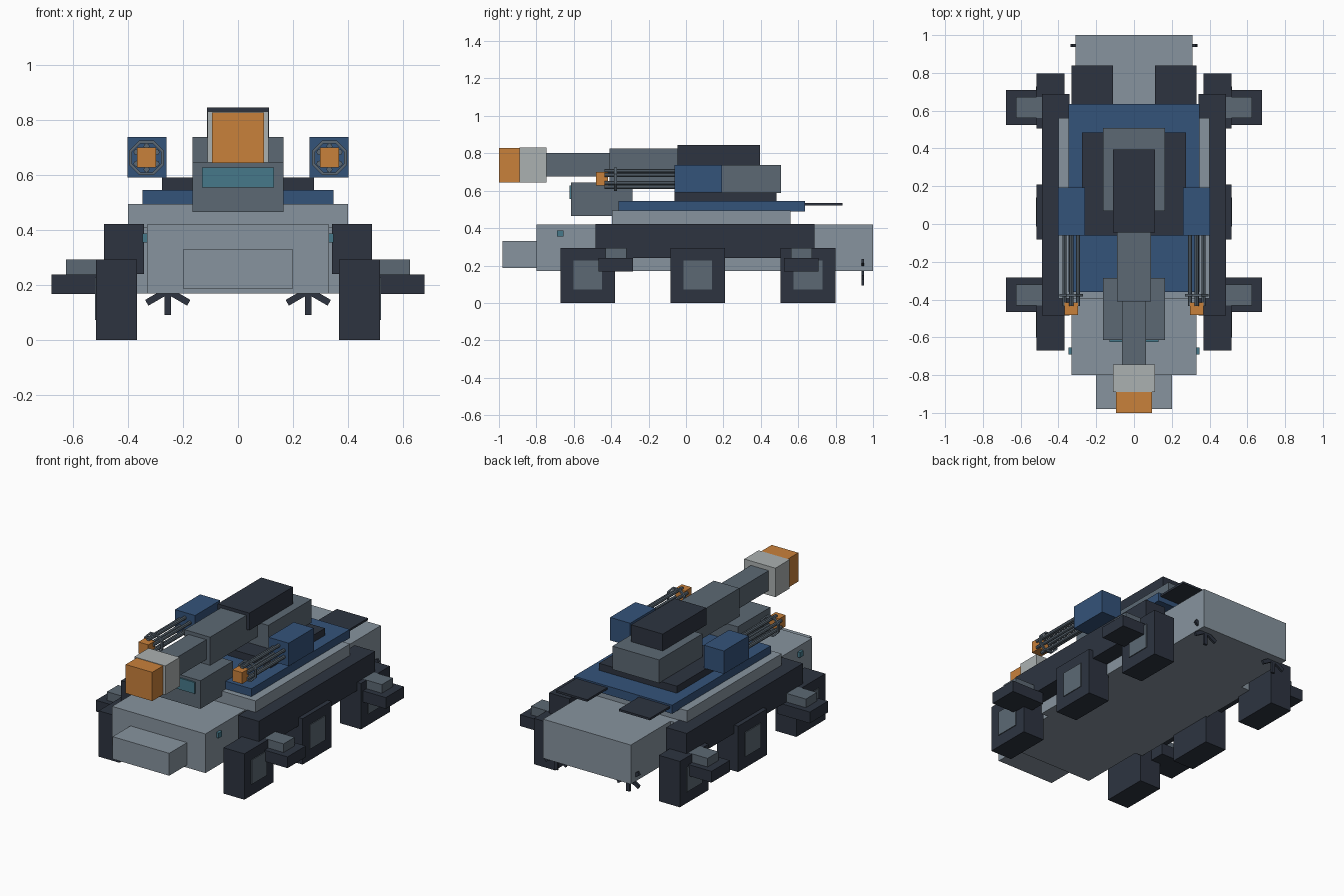
import bpy, bmesh, math
from mathutils import Matrix, Vector

if "Cube" in bpy.data.objects:
    bpy.data.objects.remove(bpy.data.objects["Cube"])


def mat(name, rgb):
    m = bpy.data.materials.new(name)
    lin = [((c / 255 + 0.055) / 1.055) ** 2.4 for c in rgb]
    m.diffuse_color = (*lin, 1)
    m.use_nodes = True
    m.node_tree.nodes["Principled BSDF"].inputs["Base Color"].default_value = m.diffuse_color
    return m


HULL = mat("hull_grey", (135, 148, 159))
MID = mat("mid_grey", (92, 105, 116))
DARK = mat("dark_slate", (45, 52, 64))
BLUE = mat("deep_blue", (52, 83, 122))
ORANGE = mat("orange", (201, 129, 59))
LIGHT = mat("light_grey", (171, 177, 177))
TEAL = mat("teal", (70, 121, 138))


def finish(name, bm, material):
    me = bpy.data.meshes.new(name)
    bm.to_mesh(me)
    bm.free()
    me.materials.append(material)
    ob = bpy.data.objects.new(name, me)
    bpy.context.collection.objects.link(ob)
    return ob


def box(name, material, x, y, z):
    """Box from (min, max) ranges on each axis."""
    bm = bmesh.new()
    size = [b - a for a, b in (x, y, z)]
    mid = [(a + b) / 2 for a, b in (x, y, z)]
    bmesh.ops.create_cube(bm, size=1, matrix=Matrix.Translation(mid) @ Matrix.Diagonal((*size, 1)))
    return finish(name, bm, material)


def pair(name, material, x, y, z):
    """The same box on both sides of the vehicle."""
    box(name + "_right", material, x, y, z)
    box(name + "_left", material, (-x[1], -x[0]), y, z)


# Hull
box("front_hull", HULL, (-.33, .33), (-.8, -.3), (.17, .42))
box("middle_hull", HULL, (-.38, .38), (-.38, .6), (.17, .42))
box("rear_hull", HULL, (-.31, .31), (.5, 1), (.17, .42))
box("nose", HULL, (-.2, .2), (-.98, -.79), (.187, .33))
box("upper_deck", HULL, (-.4, .4), (-.395, .56), (.41, .495))
box("deck_armour", BLUE, (-.347, .347), (-.36, .635), (.49, .545))
pair("fender", DARK, (.342, .487), (-.485, .688), (.24, .422))
pair("rear_flap", DARK, (.112, .332), (.45, .838), (.522, .535))
pair("side_lamp", TEAL, (.32, .347), (-.69, -.655), (.355, .388))

# Wheels with hub plates
for i, y in enumerate((-.525, .063, .652)):
    pair(f"wheel_{i}", DARK, (.367, .515), (y - .146, y + .146), (0, .293))
    pair(f"hub_{i}", MID, (.51, .52), (y - .077, y + .077), (.073, .228))

# Outrigger pads
for i, y in enumerate((-.375, .617)):
    pair(f"outrigger_{i}", DARK, (.45, .677), (y - .092, y + .092), (.167, .239))
    pair(f"outrigger_cap_{i}", MID, (.48, .624), (y - .056, y + .056), (.235, .294))

# Cab
box("cab", MID, (-.165, .165), (-.615, -.287), (.465, .645))
box("cab_window", TEAL, (-.13, .13), (-.624, -.61), (.555, .628))

# Turret and main gun
box("turret_ring", DARK, (-.275, .275), (-.062, .485), (.54, .59))
box("turret_body", MID, (-.165, .165), (.07, .507), (.588, .737))
box("turret_roof", DARK, (-.112, .112), (-.045, .395), (.735, .845))
box("gun_sleeve", MID, (-.09, .09), (-.41, .1), (.645, .825))
box("gun_barrel", MID, (-.063, .063), (-.76, -.4), (.675, .802))
box("muzzle_collar", LIGHT, (-.11, .11), (-.89, -.745), (.645, .83))
box("muzzle_tip", ORANGE, (-.094, .094), (-1, -.885), (.643, .827))

# Side pods with rotary guns
pair("gun_pod", BLUE, (.26, .402), (-.062, .192), (.59, .737))
pair("rotary_tip", ORANGE, (.297, .367), (-.482, -.416), (.628, .7))
for side, s in (("left", -1), ("right", 1)):
    centre = Vector((s * .332, 0, .662))
    turn = Matrix.Rotation(math.pi / 2, 4, 'X')
    bm = bmesh.new()
    for k in range(6):
        a = math.radians(60 * k + 30)
        pos = centre + Vector((.042 * math.cos(a), -.245, .042 * math.sin(a)))
        bmesh.ops.create_cone(bm, cap_ends=True, segments=8, radius1=.011, radius2=.011,
                              depth=.38, matrix=Matrix.Translation(pos) @ turn)
    finish("rotary_barrels_" + side, bm, MID)

    # Octagonal clamp around the barrels
    bm = bmesh.new()
    rings = []
    for y, r in ((-.384, .068), (-.384, .057), (-.37, .057), (-.37, .068)):
        rings.append([bm.verts.new(centre + Vector((r * math.cos(a), y, r * math.sin(a))))
                      for a in (math.radians(45 * k + 22.5) for k in range(8))])
    for i in range(4):
        p, q = rings[i], rings[(i + 1) % 4]
        for k in range(8):
            n = (k + 1) % 8
            bm.faces.new((p[k], p[n], q[n], q[k]))
    bmesh.ops.recalc_face_normals(bm, faces=bm.faces)
    finish("barrel_clamp_" + side, bm, MID)

    # Rear propeller with six blades
    bm = bmesh.new()
    for k in range(3):
        m = (Matrix.Translation((s * .255, .945, .18))
             @ Matrix.Rotation(math.radians(60 * k + 30), 4, 'Y')
             @ Matrix.Diagonal((.176, .014, .024, 1)))
        bmesh.ops.create_cube(bm, size=1, matrix=m)
    finish("propeller_" + side, bm, DARK)
